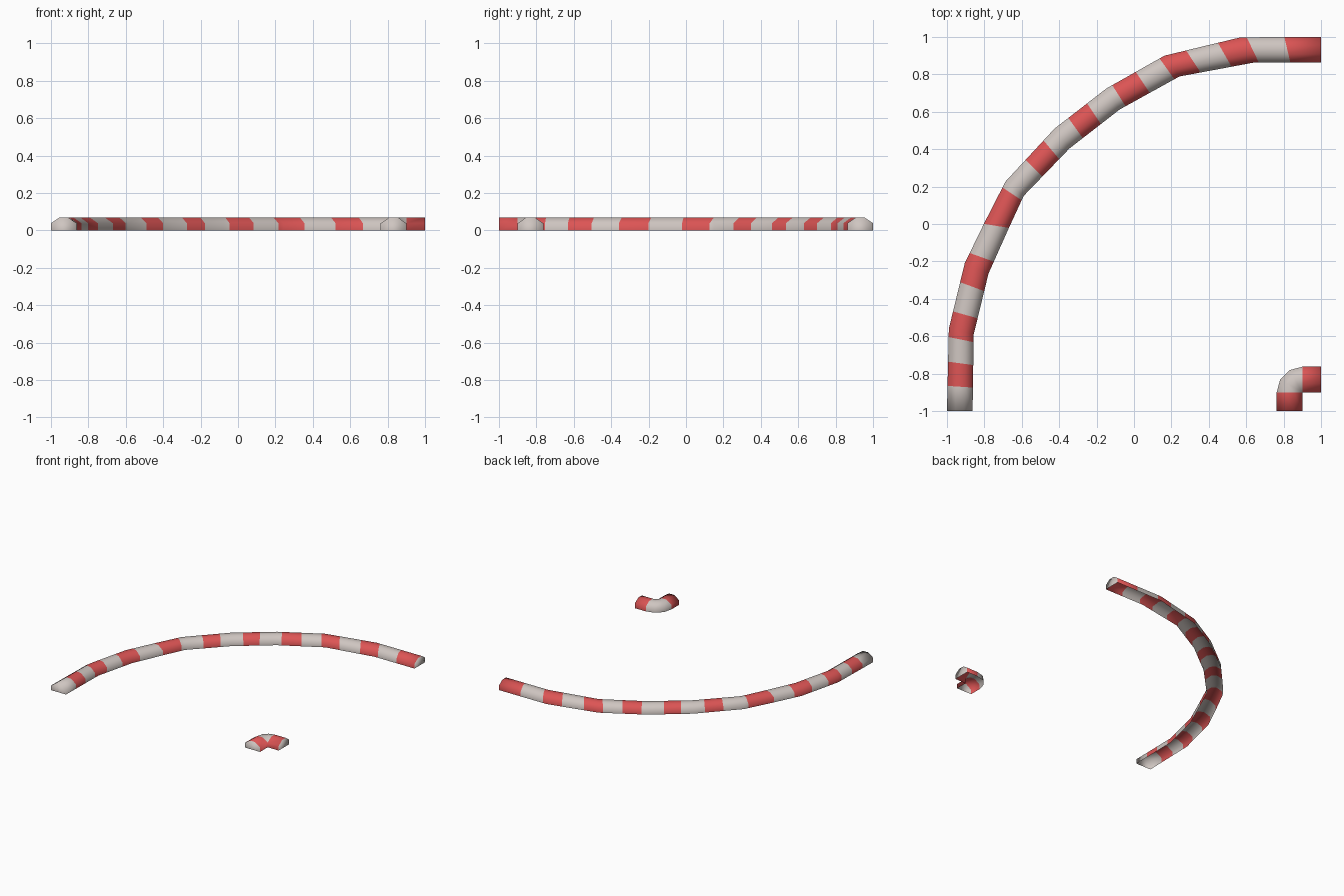
import bpy, bmesh, math
from mathutils import Vector

if "Cube" in bpy.data.objects:
    bpy.data.objects.remove(bpy.data.objects["Cube"])

# Materials
def mat(name, rgb):
    m = bpy.data.materials.new(name)
    m.diffuse_color = (*rgb, 1)
    m.use_nodes = True
    m.node_tree.nodes["Principled BSDF"].inputs["Base Color"].default_value = m.diffuse_color
    return m
GREY = mat("warm grey", (0.62, 0.56, 0.53))
RED = mat("kerb red", (0.72, 0.09, 0.09))

# Open-bottomed cross-section: (fraction from inner to outer edge, height)
PROFILE = [(0, 0), (0, .038), (.33, .069), (.67, .069), (1, .038), (1, 0)]

def sweep(name, rails, stripes):
    """rails: (inner point, outer point) pairs; stripes: material slot per span."""
    bm = bmesh.new()
    rings = [[bm.verts.new((*a.lerp(b, u), z)) for u, z in PROFILE] for a, b in rails]
    for a, b, slot in zip(rings, rings[1:], stripes):
        for i in range(len(PROFILE) - 1):
            vs = [a[i], a[i + 1], b[i + 1], b[i]]
            if (a[i].co - b[i].co).length < 1e-6:          # spans turning on the pivot
                if (a[i + 1].co - b[i + 1].co).length < 1e-6:
                    continue
                vs = vs[:3]
            bm.faces.new(vs).material_index = slot
    for r in (rings[0][::-1], rings[-1]):                  # grey end caps
        bm.faces.new(r).material_index = 0
    bmesh.ops.remove_doubles(bm, verts=bm.verts, dist=1e-5)
    bmesh.ops.recalc_face_normals(bm, faces=bm.faces)
    if sum(f.normal.z * f.calc_area() for f in bm.faces) < 0:
        bmesh.ops.reverse_faces(bm, faces=bm.faces)
    for f in bm.faces:
        f.smooth = True
    me = bpy.data.meshes.new(name)
    bm.to_mesh(me)
    bm.free()
    me.materials.append(GREY)
    me.materials.append(RED)
    bpy.context.collection.objects.link(bpy.data.objects.new(name, me))

# Outer kerb: inner and outer edge corners, then stripe boundaries on the centre line
V = Vector
rails = [(V(a), V(b)) for a, b in [
    ((-.863, -1), (-1, -1)), ((-.857, -.59), (-.99, -.56)), ((-.778, -.265), (-.905, -.21)),
    ((-.664, -.01), (-.798, .01)), ((-.59, .15), (-.687, .227)), ((-.345, .404), (-.425, .51)),
    ((-.077, .612), (-.147, .725)), ((.243, .789), (.163, .90)), ((.64, .863), (.57, .998)),
    ((1, .863), (1, 1))]]
cuts = [(-.93, -.87), (-.93, -.745), (-.93, -.618), (-.905, -.485), (-.865, -.335), (-.81, -.18),
        (-.74, -.008), (-.65, .16), (-.52, .285), (-.44, .395), (-.31, .51), (-.214, .59),
        (-.08, .685), (.045, .76), (.176, .83), (.317, .87), (.485, .905), (.635, .93), (.82, .93)]
mid = [(a + b) / 2 for a, b in rails]
marks = [(float(i), *r, 0) for i, r in enumerate(rails)]
for c in map(V, cuts):
    best = []
    for i, (p, q) in enumerate(zip(mid, mid[1:])):
        t = min(max((c - p).dot(q - p) / (q - p).length_squared, .03), .97)
        best.append(((p.lerp(q, t) - c).length, i, t))
    _, i, t = min(best)
    (a0, b0), (a1, b1) = rails[i], rails[i + 1]
    marks.append((i + t, a0.lerp(a1, t), b0.lerp(b1, t), 1))
marks.sort(key=lambda k: k[0])
stripes, slot = [], 0
for k in marks:
    slot ^= k[3]
    stripes.append(slot)
sweep("outer_kerb", [(a, b) for _, a, b, _ in marks], stripes)

# Inner kerb: tight bend around one pivot, red ends and grey corner
pivot = V((.9, -.9))
turn = [.137 * V((math.cos(math.radians(d)), math.sin(math.radians(d)))) for d in (180, 150, 120, 90)]
base = [V((.9, -1))] + [pivot] * 4 + [V((1, -.9))]
sweep("inner_kerb", [(p, p + o) for p, o in zip(base, [turn[0], *turn, turn[-1]])], [1, 0, 0, 0, 1])
